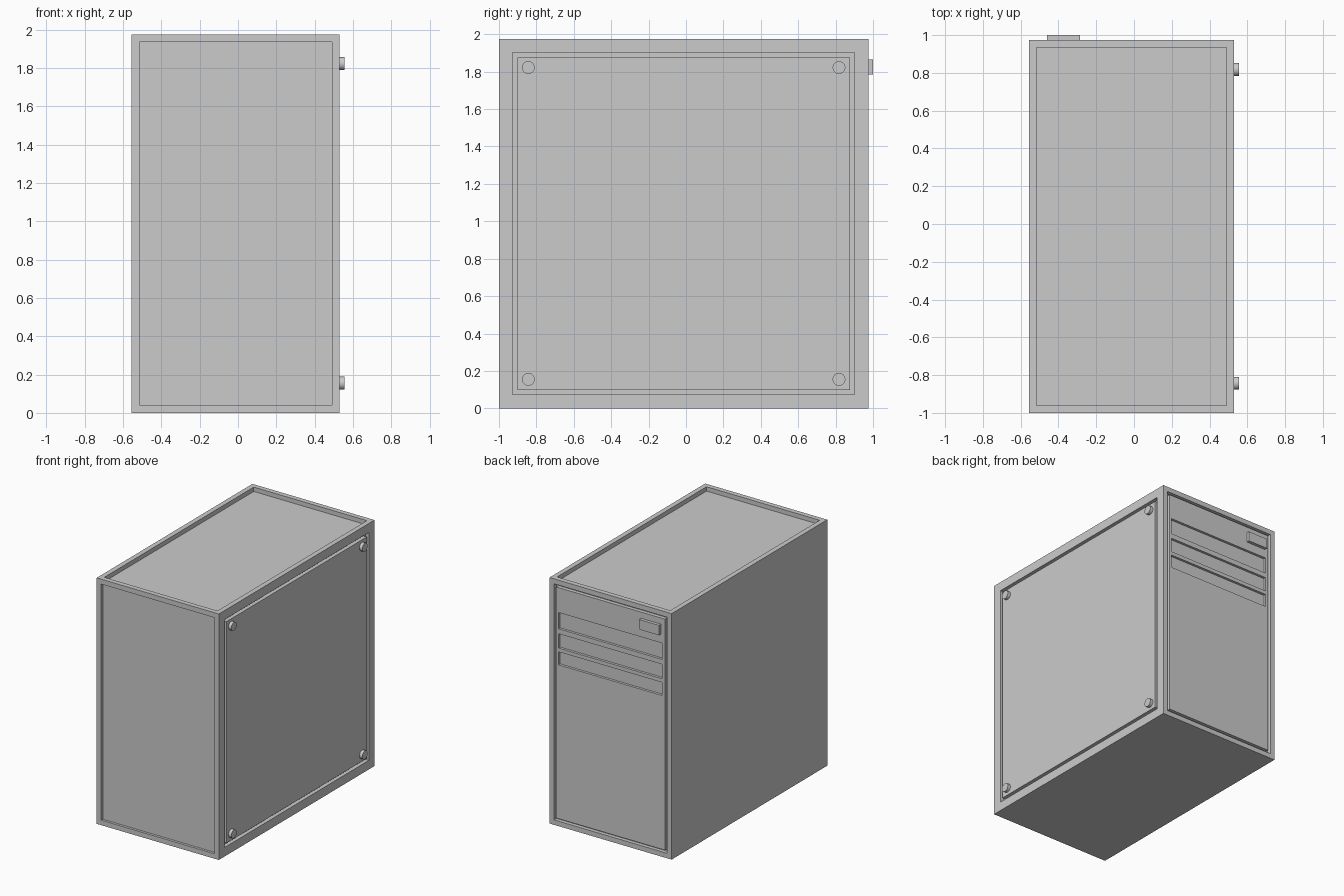
import bpy, bmesh, math
from mathutils import Vector

if "Cube" in bpy.data.objects:
    bpy.data.objects.remove(bpy.data.objects["Cube"])

X0, X1, Y0, Y1, H = -0.555, 0.53, -1.0, 0.975, 1.975


def finish(name, bm):
    me = bpy.data.meshes.new(name)
    bm.to_mesh(me)
    bm.free()
    ob = bpy.data.objects.new(name, me)
    bpy.context.collection.objects.link(ob)
    return ob


def box_bm(lo, hi):
    bm = bmesh.new()
    bmesh.ops.create_cube(bm, size=1)
    lo, hi = Vector(lo), Vector(hi)
    for v in bm.verts:
        v.co = Vector([lo[i] + (v.co[i] + 0.5) * (hi[i] - lo[i]) for i in range(3)])
    bm.normal_update()
    return bm


def box(name, lo, hi):
    return finish(name, box_bm(lo, hi))


def recess(bm, direction, margin, depth):
    """Inset the outermost face on one side, then sink it with straight walls."""
    d = Vector(direction)
    face = max(bm.faces, key=lambda f: f.normal.dot(d) * 10 + f.calc_center_median().dot(d))
    bmesh.ops.inset_region(bm, faces=[face], thickness=margin, use_even_offset=True)
    inner = bmesh.ops.extrude_discrete_faces(bm, faces=[face])["faces"][0]
    bmesh.ops.translate(bm, verts=inner.verts, vec=-d * depth)
    bm.normal_update()


# Case shell with sunken faces; left side and bottom stay plain
bm = box_bm((X0, Y0, 0), (X1, Y1, H))
recess(bm, (0, 0, 1), 0.04, 0.035)
recess(bm, (0, -1, 0), 0.04, 0.02)
recess(bm, (0, 1, 0), 0.04, 0.03)
recess(bm, (1, 0, 0), 0.073, 0.03)
finish("case_shell", bm)

# Removable side panel, leaving a narrow groove around it
m = 0.098
box("side_panel", (X1 - 0.03, Y0 + m, m), (X1, Y1 - m, H - m))

# Drive panel with three sunken bays
m = 0.06
panel = box("drive_panel", (X0 + m, Y1 - 0.03, m), (X1 - m, Y1, H - m))
for i, (z0, z1) in enumerate([(1.585, 1.715), (1.43, 1.545), (1.295, 1.40)]):
    cutter = box(f"bay_cutter_{i}", (-0.47, Y1 - 0.02, z0), (0.45, Y1 + 0.1, z1))
    cutter.hide_render = True
    mod = panel.modifiers.new("bay", "BOOLEAN")
    mod.operation, mod.solver, mod.object = "DIFFERENCE", "EXACT", cutter
    bpy.context.view_layer.objects.active = panel
    bpy.ops.object.modifier_apply(modifier=mod.name)
    bpy.data.objects.remove(cutter)

# Power button
box("power_button", (-0.46, Y1 - 0.01, 1.785), (-0.285, 1.0, 1.865))

# Thumb screws at the corners of the side panel
for y in (-0.843, 0.818):
    for z in (0.155, 1.822):
        bpy.ops.mesh.primitive_cylinder_add(
            vertices=32, radius=0.034, depth=0.035,
            location=(X1 + 0.0075, y, z), rotation=(0, math.pi / 2, 0))
        ob = bpy.context.object
        ob.name = "thumb_screw"
        bpy.ops.object.shade_smooth_by_angle()
